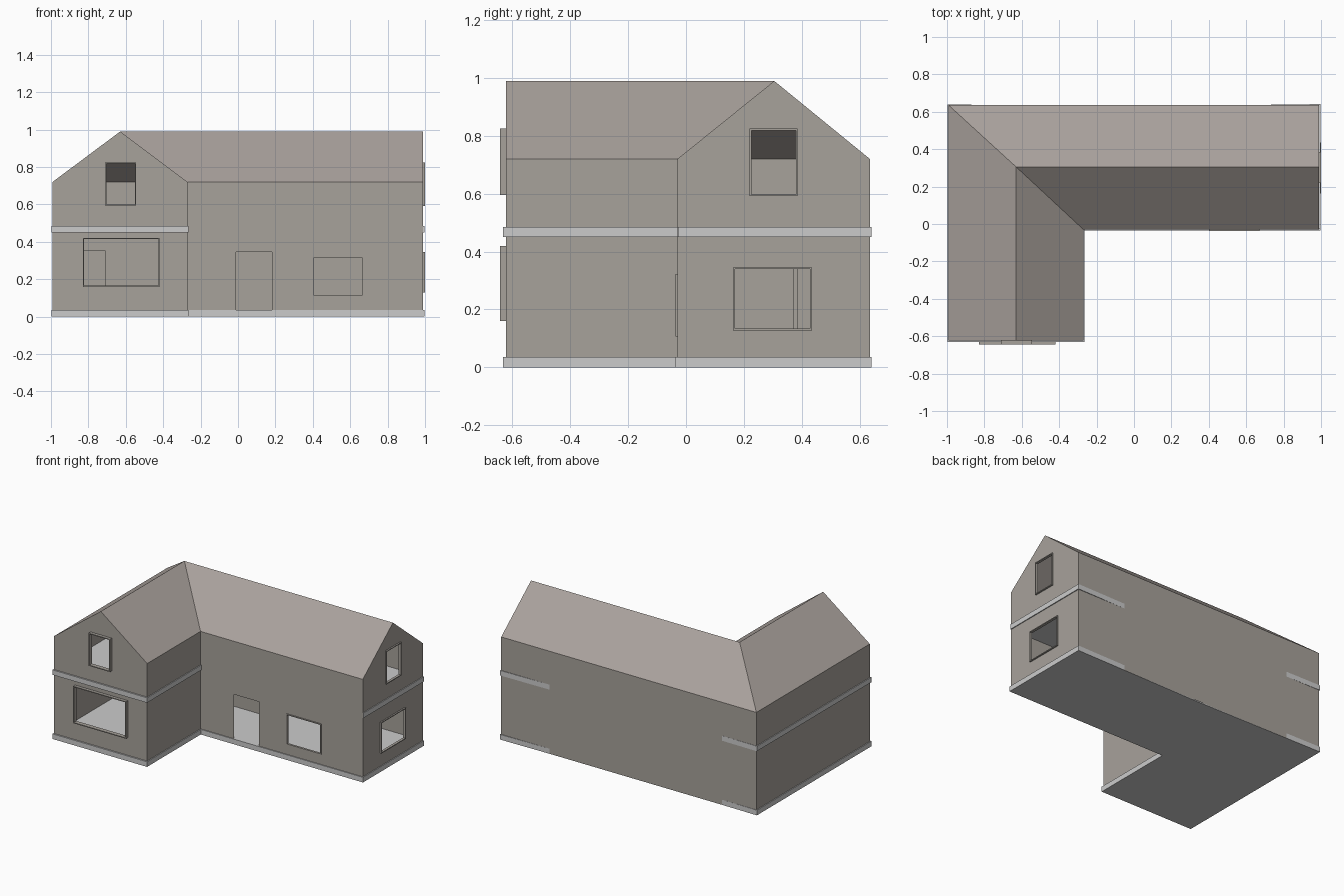
import bpy, bmesh
from mathutils import Vector

if "Cube" in bpy.data.objects:
    bpy.data.objects.remove(bpy.data.objects["Cube"])

# Main plan dimensions
L, R, IN = -0.992, 0.99, -0.27       # left wall, right wall, inner corner x
F, B, IY = -0.622, 0.636, -0.03      # front wall, back wall, inner corner y
RX, RY = -0.63, 0.305                # ridge lines of the two wings
EAVE, TOP = 0.72, 0.99


def material(name, rgb):
    m = bpy.data.materials.new(name)
    m.diffuse_color = (*rgb, 1)
    m.use_nodes = True
    m.node_tree.nodes["Principled BSDF"].inputs["Base Color"].default_value = m.diffuse_color
    return m


WALL = material("warm_grey_wall", (0.386, 0.36, 0.328))
ROOF = material("warm_grey_roof", (0.40, 0.36, 0.335))
SLAB = material("light_grey_slab", (0.60, 0.60, 0.60))


def finish(bm, name, mat):
    me = bpy.data.meshes.new(name)
    bm.to_mesh(me)
    bm.free()
    me.materials.append(mat)
    ob = bpy.data.objects.new(name, me)
    bpy.context.collection.objects.link(ob)
    return ob


def rect(u0, v0, u1, v1):
    return [(u0, v0), (u1, v0), (u1, v1), (u0, v1)]


# Wall sheets: outline and holes in (u, z), placed in space by a mapping
def along_x(y):
    return lambda u, v, d=0: Vector((u, y - d, v))      # d = outward


def along_y(x):
    return lambda u, v, d=0: Vector((x + d, u, v))


def wall(name, place, loops, normal):
    bm = bmesh.new()
    edges = []
    for loop in loops:
        vs = [bm.verts.new(place(u, v)) for u, v in loop]
        edges += [bm.edges.new((vs[i - 1], vs[i])) for i in range(len(vs))]
    bmesh.ops.triangle_fill(bm, edges=edges, use_beauty=True, normal=normal)
    bm.normal_update()
    flip = [f for f in bm.faces if f.normal.dot(Vector(normal)) < 0]
    bmesh.ops.reverse_faces(bm, faces=flip)
    bmesh.ops.dissolve_limit(bm, angle_limit=0.01, verts=bm.verts[:], edges=bm.edges[:])
    return finish(bm, name, WALL)


# Window frame: a thin rectangular sleeve through the wall
def frame(name, place, box, out, t=0.006, inside=0.008):
    u0, v0, u1, v1 = box
    outer = rect(*box)
    inner = rect(u0 + t, v0 + t, u1 - t, v1 - t)
    bm = bmesh.new()
    rings = [[bm.verts.new(place(u, v, d)) for u, v in pts]
             for pts, d in ((outer, -inside), (outer, out), (inner, out), (inner, -inside))]
    for k in range(4):
        a, b = rings[k], rings[(k + 1) % 4]
        for i in range(4):
            j = (i + 1) % 4
            bm.faces.new((a[i], a[j], b[j], b[i]))
    bmesh.ops.recalc_face_normals(bm, faces=bm.faces[:])
    return finish(bm, name, WALL)


def prism(name, pts, z0, z1, mat):
    bm = bmesh.new()
    face = bm.faces.new([bm.verts.new((x, y, z0)) for x, y in pts])
    ext = bmesh.ops.extrude_face_region(bm, geom=[face], use_keep_orig=True)
    up = [g for g in ext["geom"] if isinstance(g, bmesh.types.BMVert)]
    bmesh.ops.translate(bm, verts=up, vec=(0, 0, z1 - z0))
    bmesh.ops.recalc_face_normals(bm, faces=bm.faces[:])
    return finish(bm, name, mat)


# Outer walls with openings
front, right, porch = along_x(F), along_y(R), along_x(IY)
big, attic = (-0.83, 0.16, -0.42, 0.42), (-0.71, 0.595, -0.545, 0.825)
side_low, side_high = (0.163, 0.128, 0.435, 0.346), (0.22, 0.592, 0.386, 0.825)
porch_win = (0.40, 0.107, 0.67, 0.322)

wall("front_gable_wall", front,
     [[(L, 0), (IN, 0), (IN, EAVE), (RX, TOP), (L, EAVE)], rect(*big), rect(*attic)], (0, -1, 0))
wall("right_gable_wall", right,
     [[(IY, 0), (B, 0), (B, EAVE), (RY, TOP), (IY, EAVE)], rect(*side_low), rect(*side_high)], (1, 0, 0))
wall("entrance_wall", porch,
     [[(IN, 0), (-0.01, 0), (-0.01, 0.347), (0.183, 0.347), (0.183, 0), (R, 0), (R, EAVE), (IN, EAVE)],
      rect(*porch_win)], (0, -1, 0))
wall("inner_side_wall", along_y(IN), [rect(F, 0, IY, EAVE)], (1, 0, 0))
wall("left_wall", along_y(L), [rect(F, 0, B, EAVE)], (-1, 0, 0))
wall("back_wall", along_x(B), [rect(L, 0, R, EAVE)], (0, 1, 0))

# Window frames
frame("large_window_frame", front, big, 0.021)
frame("front_attic_frame", front, attic, 0.021)
frame("right_window_frame", right, side_low, 0.01)
frame("right_attic_frame", right, side_high, 0.01)
frame("entrance_window_frame", porch, porch_win, 0.007)

# Roof: four slopes meeting in a hip and a valley
hip, valley, peak = (L, B, EAVE), (IN, IY, EAVE), (RX, RY, TOP)
front_ridge, right_ridge = (RX, F, TOP), (R, RY, TOP)
bm = bmesh.new()
for quad in (((L, F, EAVE), front_ridge, peak, hip),
             (front_ridge, (IN, F, EAVE), valley, peak),
             (valley, (R, IY, EAVE), right_ridge, peak),
             (hip, peak, right_ridge, (R, B, EAVE))):
    bm.faces.new([bm.verts.new(p) for p in quad])
bmesh.ops.remove_doubles(bm, verts=bm.verts[:], dist=1e-4)
finish(bm, "roof", ROOF)


# Floor slabs, edges showing slightly past the walls
def slab(name, z0, z1, porch_out):
    e = 0.006
    prism(name, [(L - e, F - 0.01), (IN + e, F - 0.01), (IN + e, IY - porch_out),
                 (R + e, IY - porch_out), (R + e, B + 0.005), (0.0, B - 0.008), (L - e, B + 0.003)],
          z0, z1, SLAB)


slab("ground_floor_slab", 0.0, 0.036, 0.006)
slab("upper_floor_slab", 0.45, 0.485, -0.002)

# Ground floor partitions with a doorway
Y0, Y1 = 0.37, 0.385
for name, x0, x1, z0 in (("partition_left", L, -0.90, 0.0), ("partition_right", -0.71, -0.076, 0.0),
                         ("partition_lintel", -0.90, -0.71, 0.355)):
    prism(name, rect(x0, Y0, x1, Y1), max(z0, 0.036), 0.45, WALL)
prism("cross_partition", rect(-0.67, Y1, -0.655, B), 0.036, 0.45, WALL)
